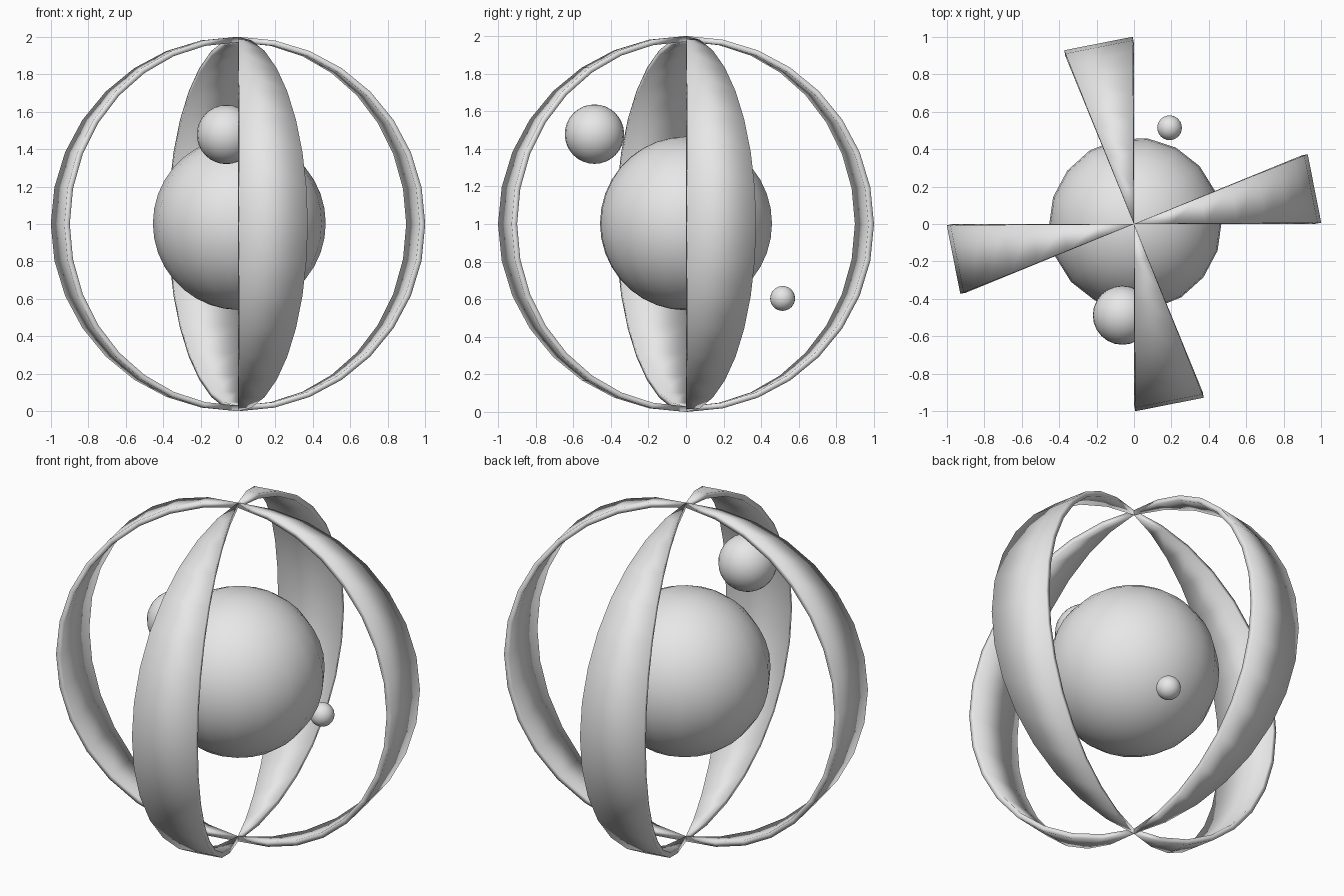
import bpy, bmesh
from math import sin, cos, pi, radians

if "Cube" in bpy.data.objects:
    bpy.data.objects.remove(bpy.data.objects["Cube"])

grey = bpy.data.materials.new("plain grey")
grey.diffuse_color = (0.8, 0.8, 0.8, 1)
grey.use_nodes = True
grey.node_tree.nodes["Principled BSDF"].inputs["Base Color"].default_value = grey.diffuse_color


def finish(obj):
    obj.data.materials.append(grey)
    bpy.ops.object.select_all(action='DESELECT')
    obj.select_set(True)
    bpy.context.view_layer.objects.active = obj
    bpy.ops.object.shade_smooth_by_angle(angle=radians(30))


def ball(name, centre, radius, segments, rings, turn=0):
    bpy.ops.mesh.primitive_uv_sphere_add(segments=segments, ring_count=rings, radius=radius,
                                         location=centre, rotation=(0, 0, radians(turn)))
    obj = bpy.context.object
    obj.name = name
    finish(obj)


def band(name, start, end, rings=16):
    """One pole-to-pole slice of a unit sphere shell, given thickness inward."""
    bm = bmesh.new()
    top = bm.verts.new((0, 0, 1))
    bottom = bm.verts.new((0, 0, -1))
    rows = []
    for i in range(1, rings):
        t = pi * i / rings
        rows.append([bm.verts.new((sin(t) * cos(a), sin(t) * sin(a), cos(t)))
                     for a in (radians(start), radians(end))])
    bm.faces.new((top, rows[0][0], rows[0][1]))
    for upper, lower in zip(rows, rows[1:]):
        bm.faces.new((upper[0], lower[0], lower[1], upper[1]))
    bm.faces.new((rows[-1][0], bottom, rows[-1][1]))
    mesh = bpy.data.meshes.new(name)
    bm.to_mesh(mesh)
    bm.free()
    obj = bpy.data.objects.new(name, mesh)
    obj.location.z = 1
    bpy.context.collection.objects.link(obj)
    shell = obj.modifiers.new("thickness", 'SOLIDIFY')
    shell.thickness = 0.03
    shell.offset = -1
    finish(obj)


# Four curved bands meeting at the poles
for k, side in enumerate(("right", "back", "left", "front")):
    band(side + "_band", 90 * k + 0.4, 90 * k + 21.9)

# Core and the two small orbiting balls
ball("core", (0.007, 0, 1.003), 0.462, 18, 18, 12)
ball("large_satellite", (-0.062, -0.487, 1.478), 0.158, 24, 16)
ball("small_satellite", (0.19, 0.514, 0.604), 0.066, 24, 16)
